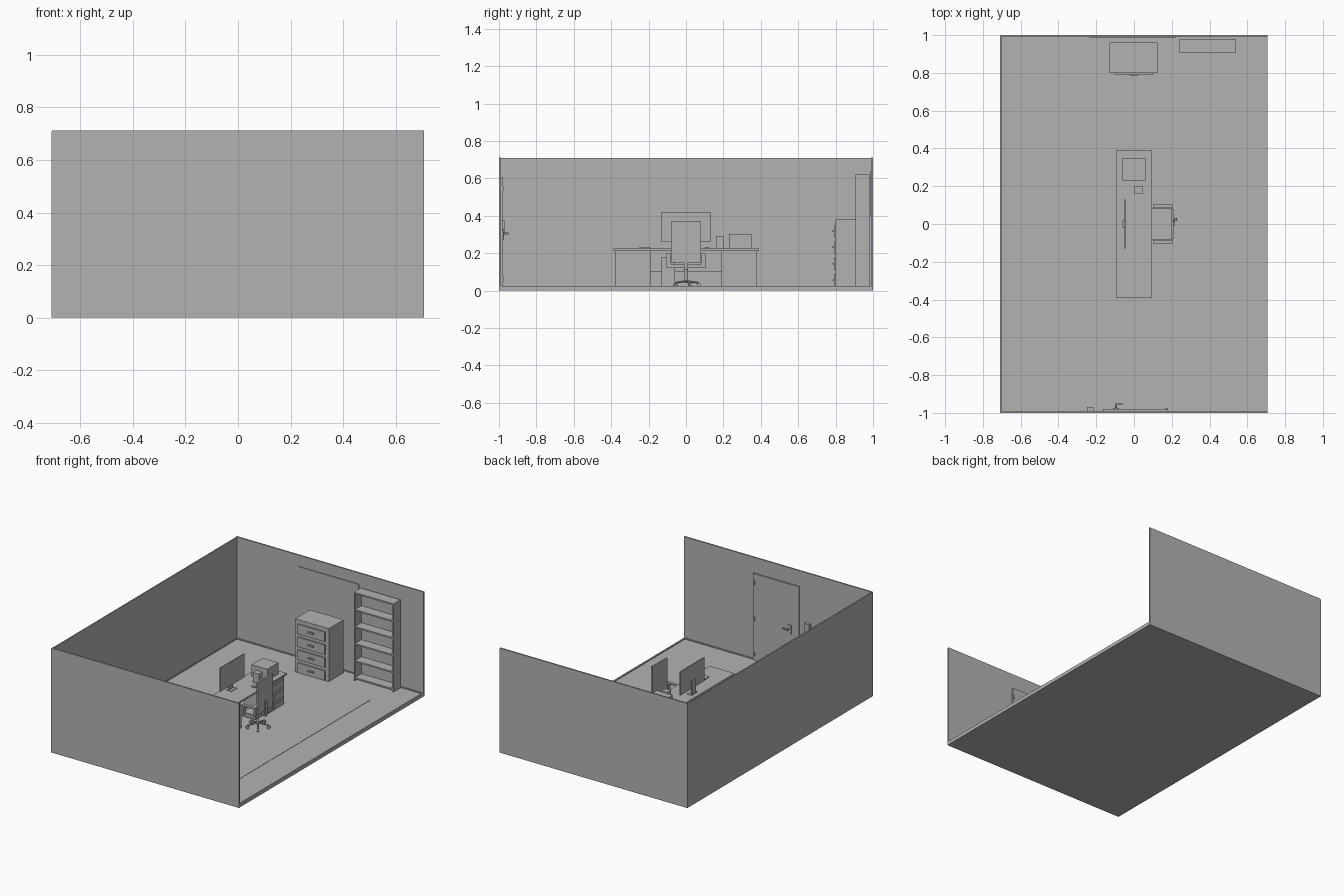
import bpy
from math import cos, sin, pi
from mathutils import Vector

old = bpy.data.objects.get("Cube")
if old:
    bpy.data.objects.remove(old, do_unlink=True)

grey = bpy.data.materials.new("plain grey")
grey.use_nodes = True
GREY = (0.45, 0.45, 0.45, 1)
grey.diffuse_color = GREY
grey.node_tree.nodes["Principled BSDF"].inputs["Base Color"].default_value = GREY


def box(name, x, y, z):
    """Box from (min, max) ranges."""
    bpy.ops.mesh.primitive_cube_add(size=1)
    o = bpy.context.object
    o.name = name
    o.location = [(r[0] + r[1]) / 2 for r in (x, y, z)]
    o.scale = [r[1] - r[0] for r in (x, y, z)]
    o.data.materials.append(grey)
    return o


def rod(name, a, b, r, sides=12):
    """Cylinder between two points."""
    a, b = Vector(a), Vector(b)
    bpy.ops.mesh.primitive_cylinder_add(vertices=sides, radius=r, depth=(b - a).length,
                                        location=(a + b) / 2)
    o = bpy.context.object
    o.name = name
    o.rotation_euler = (b - a).to_track_quat("Z", "Y").to_euler()
    o.data.materials.append(grey)
    bpy.ops.object.shade_smooth_by_angle()
    return o


FLOOR = 0.018
W, L, H = 0.707, 1.0, 0.713

# Room shell, open on the left side
box("floor", (-W, W), (-L, L), (0, FLOOR))
box("front_wall", (-W, W), (-L, -L + 0.01), (0.006, H))
box("back_wall", (-W, W), (L - 0.01, L), (0.006, H))
box("side_wall", (-W - 0.003, -W + 0.006), (-L, L), (0, H - 0.004))
for s in (-1, 1):
    edge = sorted((s * W, s * (W - 0.01)))
    box("side_skirting", edge, (-L + 0.01, L - 0.01), (FLOOR, 0.024))
    edge = sorted((s * (L - 0.01), s * (L - 0.016)))
    box("end_skirting", (-W, W), edge, (FLOOR, 0.024))
box("rug", (-0.49, 0.49), (-0.72, 0.73), (FLOOR, FLOOR + 0.002))

# Door with hinges, lever handle and wall switch
box("door", (-0.165, 0.18), (-0.991, -0.98), (FLOOR, 0.607))
for z in (0.06, 0.3, 0.545):
    box("hinge", (0.165, 0.178), (-0.981, -0.975), (z - 0.012, z + 0.012))
box("handle_plate", (-0.11, -0.08), (-0.981, -0.974), (0.27, 0.33))
rod("handle_spindle", (-0.095, -0.98, 0.305), (-0.095, -0.95, 0.305), 0.005)
box("handle_lever", (-0.1, -0.06), (-0.957, -0.95), (0.3, 0.31))
box("wall_switch", (-0.25, -0.215), (-0.991, -0.97), (0.3, 0.375))

# Wall board
box("wall_board", (-0.235, 0.22), (0.984, 0.991), (0.4, 0.637))

# Filing cabinet
box("cabinet_body", (-0.13, 0.125), (0.8, 0.96), (FLOOR, 0.38))
for i in range(4):
    top = 0.352 - i * 0.088
    box("cabinet_drawer", (-0.104, 0.1), (0.792, 0.8), (top - 0.066, top))
    box("cabinet_handle", (-0.022, 0.018), (0.783, 0.792), (top - 0.037, top - 0.027))

# Open bookcase
for x in (0.24, 0.53):
    box("bookcase_side", (x, x + 0.01), (0.905, 0.98), (FLOOR, 0.62))
box("bookcase_back", (0.24, 0.54), (0.974, 0.98), (FLOOR, 0.62))
for i in range(6):
    z = 0.03 + i * 0.116
    box("bookcase_shelf", (0.25, 0.53), (0.905, 0.975), (z, z + 0.01))

# Desk with two drawer pedestals
box("desk_top", (-0.095, 0.095), (-0.388, 0.39), (0.213, 0.225))
for s in (-1, 1):
    c = s * 0.285
    box("desk_pedestal", (-0.085, 0.083), (c - 0.095, c + 0.095), (FLOOR, 0.213))
    for i in range(3):
        top = 0.188 - i * 0.068
        low = max(top - 0.05, FLOOR)
        box("desk_drawer", (0.083, 0.088), (c - 0.083, c + 0.083), (low, top))
box("modesty_panel", (-0.085, -0.077), (-0.19, 0.19), (0.1, 0.213))
box("computer_tower", (-0.07, 0.07), (-0.13, -0.06), (FLOOR, 0.18))

# Things on the desk
box("screen", (-0.05, -0.042), (-0.13, 0.13), (0.26, 0.42))
box("screen_stand", (-0.06, -0.05), (-0.02, 0.02), (0.225, 0.32))
box("screen_foot", (-0.065, -0.03), (-0.03, 0.03), (0.225, 0.229))
box("printer", (-0.06, 0.06), (0.23, 0.35), (0.225, 0.303))
box("pen_box", (0, 0.045), (0.16, 0.2), (0.225, 0.293))
box("notepad", (0, 0.04), (-0.25, -0.19), (0.225, 0.231))
box("mouse", (0.03, 0.06), (0.1, 0.125), (0.225, 0.232))

# Swivel chair, backrest toward the open side
CX = 0.15
box("chair_seat", (0.095, 0.205), (-0.083, 0.083), (0.122, 0.142))
box("chair_back", (0.196, 0.208), (-0.08, 0.08), (0.15, 0.37))
box("chair_back_bracket", (0.208, 0.215), (-0.01, 0.01), (0.115, 0.22))
box("chair_back_arm", (CX, 0.215), (-0.01, 0.01), (0.113, 0.122))
for s in (-1, 1):
    y = sorted((s * 0.084, s * 0.104))
    box("arm_pad", (0.1, 0.205), y, (0.19, 0.2))
    box("arm_base", (0.1, 0.205), y, (0.122, 0.132))
    for x in (0.105, 0.19):
        box("arm_post", (x, x + 0.01), y, (0.13, 0.192))
rod("chair_column", (CX, 0, 0.04), (CX, 0, 0.122), 0.008)
for i in range(5):
    a = i * 2 * pi / 5 + pi / 2
    d = Vector((cos(a), sin(a), 0))
    t = Vector((-sin(a), cos(a), 0))
    tip = Vector((CX, 0, 0.042)) + d * 0.07
    rod("chair_leg", (CX, 0, 0.052), tip, 0.005, 8)
    hub = Vector((tip.x, tip.y, FLOOR + 0.012))
    rod("caster_wheel", hub - t * 0.007, hub + t * 0.007, 0.01)
